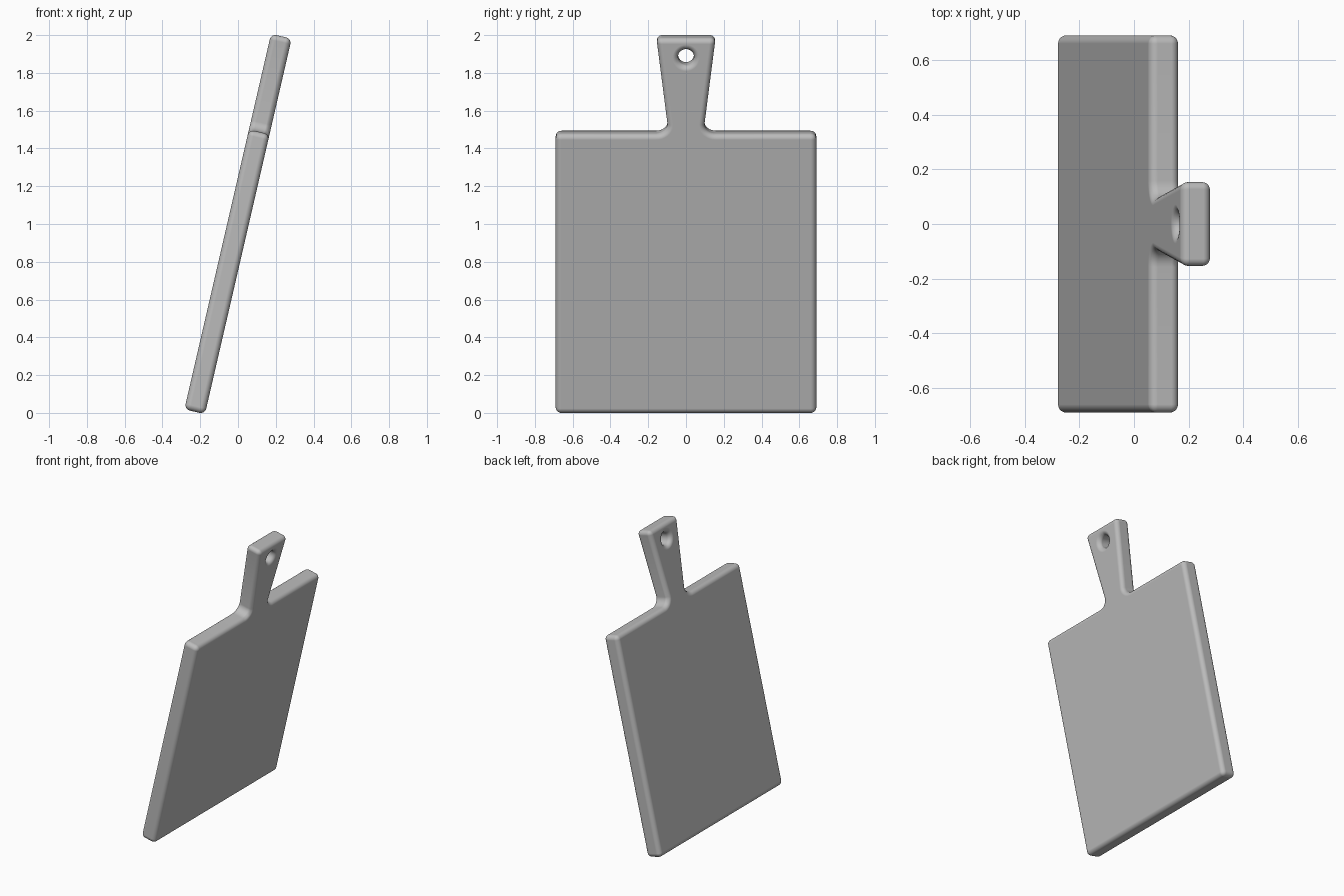
import bpy
import bmesh
from math import radians, sin, cos, pi
from mathutils import Vector

if "Cube" in bpy.data.objects:
    bpy.data.objects.remove(bpy.data.objects["Cube"])

THICK = 0.112
HALF_LEN = 1.02
SHOULDER = 0.5
HOLE_Z, HOLE_R = 0.915, 0.042
ROUND = 0.03

# One flat wood-grey colour
grey = bpy.data.materials.new("plain grey")
grey.use_nodes = True
colour = (0.5, 0.5, 0.5, 1)
grey.diffuse_color = colour
grey.node_tree.nodes["Principled BSDF"].inputs["Base Color"].default_value = colour


def arc(cy, cz, ry, rz, start, end, steps):
    """Points (y, z) along an elliptical arc, angles in radians."""
    angles = [start + (end - start) * i / steps for i in range(steps + 1)]
    return [(cy + ry * cos(a), cz + rz * sin(a)) for a in angles]


# Half outline: body, shoulder fillet, flared handle, then half of the hanging hole
outline = [(0, -HALF_LEN), (0.69, -HALF_LEN), (0.69, SHOULDER)]
outline += arc(0.158, SHOULDER + 0.05, 0.06, 0.05, -pi / 2, -pi, 8)
outline += [(0.157, HALF_LEN), (0, HALF_LEN)]
outline += arc(0, HOLE_Z, HOLE_R, HOLE_R, pi / 2, -pi / 2, 16)

# Extrude the half outline to the board thickness
bm = bmesh.new()
face = bm.faces.new([bm.verts.new((-THICK / 2, y, z)) for y, z in outline])
result = bmesh.ops.extrude_face_region(bm, geom=[face], use_keep_orig=True)
moved = [v for v in result["geom"] if isinstance(v, bmesh.types.BMVert)]
bmesh.ops.translate(bm, verts=moved, vec=Vector((THICK, 0, 0)))

# Open the centre seam so the mirrored half joins cleanly
seam = [f for f in bm.faces if all(abs(v.co.y) < 1e-5 for v in f.verts)]
bmesh.ops.delete(bm, geom=seam, context="FACES")
bmesh.ops.recalc_face_normals(bm, faces=bm.faces)
for f in bm.faces:
    f.smooth = True
# Make sure the flat face on the +x side points outwards
side = max(bm.faces, key=lambda f: f.calc_center_median().x)
if side.normal.x < 0:
    bmesh.ops.reverse_faces(bm, faces=bm.faces)

mesh = bpy.data.meshes.new("cutting_board")
bm.to_mesh(mesh)
bm.free()
mesh.materials.append(grey)
board = bpy.data.objects.new("cutting_board", mesh)
bpy.context.collection.objects.link(board)

# Mirror the half, then soften every sharp edge
mirror = board.modifiers.new("mirror", "MIRROR")
mirror.use_axis = (False, True, False)
mirror.merge_threshold = 0.0005
bevel = board.modifiers.new("soft edges", "BEVEL")
bevel.width = ROUND
bevel.segments = 5
bevel.limit_method = "ANGLE"
bevel.angle_limit = radians(40)
bevel.harden_normals = True

# Lean the board back
board.rotation_euler = (0, radians(13), 0)
board.location = (0, 0, 1)
